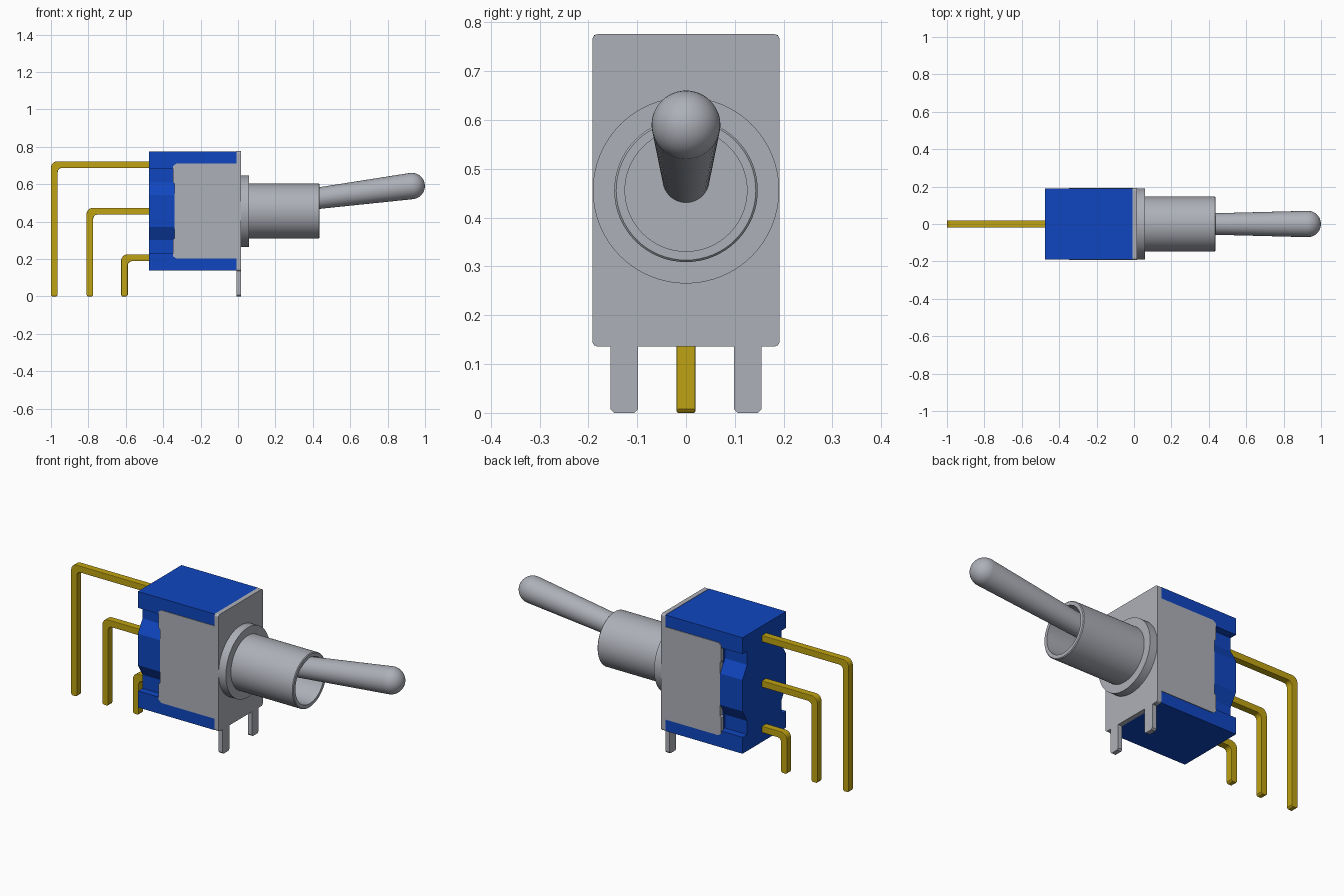
import bpy, bmesh, math
from mathutils import Vector, Matrix

if "Cube" in bpy.data.objects:
    bpy.data.objects.remove(bpy.data.objects["Cube"], do_unlink=True)


def material(name, rgb, metallic=0.0):
    m = bpy.data.materials.new(name)
    m.use_nodes = True
    m.diffuse_color = (*rgb, 1)
    m.node_tree.nodes["Principled BSDF"].inputs["Base Color"].default_value = (*rgb, 1)
    return m


BLUE = material("blue plastic", (0.005, 0.062, 0.53))
GREY = material("grey metal", (0.42, 0.435, 0.48))
GOLD = material("gold metal", (0.52, 0.36, 0.006))
MID_Z = 0.456


def finish(bm, name, mat, smooth=False, bevel=0):
    bmesh.ops.recalc_face_normals(bm, faces=bm.faces)
    mesh = bpy.data.meshes.new(name)
    bm.to_mesh(mesh)
    bm.free()
    mesh.materials.append(mat)
    ob = bpy.data.objects.new(name, mesh)
    bpy.context.collection.objects.link(ob)
    if bevel:
        mod = ob.modifiers.new("soft edges", "BEVEL")
        mod.width = bevel
        mod.segments = 2
        mod.limit_method = "ANGLE"
        mod.angle_limit = math.radians(40)
    if smooth:
        bpy.ops.object.select_all(action="DESELECT")
        ob.select_set(True)
        bpy.context.view_layer.objects.active = ob
        bpy.ops.object.shade_smooth_by_angle(angle=math.radians(35))
    return ob


def extrude(name, points, axis, start, end, mat, bevel=0):
    """Extrude a (y, z) outline along x, or an (x, z) outline along y."""
    bm = bmesh.new()
    place = (lambda a, b: (start, a, b)) if axis == "x" else (lambda a, b: (a, start, b))
    face = bm.faces.new([bm.verts.new(place(a, b)) for a, b in points])
    out = bmesh.ops.extrude_face_region(bm, geom=[face])
    verts = [v for v in out["geom"] if isinstance(v, bmesh.types.BMVert)]
    d = end - start
    bmesh.ops.translate(bm, verts=verts, vec=(d, 0, 0) if axis == "x" else (0, d, 0))
    return finish(bm, name, mat, bevel=bevel)


def lathe(name, profile, mat, origin, direction, steps=64):
    """Turn an (along, radius) profile around an axis."""
    bm = bmesh.new()
    verts = [bm.verts.new((r, 0, a)) for a, r in profile]
    edges = [bm.edges.new(p) for p in zip(verts, verts[1:])]
    bmesh.ops.spin(bm, geom=verts + edges, cent=(0, 0, 0), axis=(0, 0, 1),
                   angle=2 * math.pi, steps=steps)
    bmesh.ops.remove_doubles(bm, verts=bm.verts, dist=1e-5)
    turn = Vector((0, 0, 1)).rotation_difference(Vector(direction)).to_matrix().to_4x4()
    bm.transform(Matrix.Translation(origin) @ turn)
    return finish(bm, name, mat, smooth=True)


def arc(cx, cz, r, a0, a1, n=6):
    return [(cx + r * math.cos(math.radians(a0 + (a1 - a0) * i / n)),
             cz + r * math.sin(math.radians(a0 + (a1 - a0) * i / n))) for i in range(n + 1)]


def rounded_rect(w, z0, z1, r):
    return (arc(w - r, z0 + r, r, -90, 0) + arc(w - r, z1 - r, r, 0, 90)
            + arc(-w + r, z1 - r, r, 90, 180) + arc(-w + r, z0 + r, r, 180, 270))


# Blue housing: plain front block and a grooved rear block
W, Z0, Z1 = 0.189, 0.138, 0.774
extrude("housing_front", [(-W, Z0), (W, Z0), (W, Z1), (-W, Z1)], "x", -0.34, -0.008, BLUE)
inner = W - 0.04
half = [(W, Z0), (W, 0.228), (inner, 0.228), (inner, 0.302), (W, 0.37)]
half += [(y, 2 * MID_Z - z) for y, z in reversed(half)]
extrude("housing_rear", half + [(-y, z) for y, z in reversed(half)], "x", -0.475, -0.34, BLUE)

# Metal bracket: face plate, side plates and mounting legs
extrude("face_plate", rounded_rect(0.192, 0.136, 0.776, 0.012), "x", -0.009, 0.016, GREY)
for side, s in (("left", 1), ("right", -1)):
    outline = [(-0.005, 0.202), (-0.33, 0.202), (-0.348, 0.215), (-0.348, 0.302), (-0.34, 0.31),
               (-0.34, 0.602), (-0.348, 0.61), (-0.348, 0.697), (-0.33, 0.71), (-0.005, 0.71)]
    extrude(side + "_side_plate", outline, "y", s * 0.17, s * 0.192, GREY)
    y0, y1 = 0.098, 0.155
    leg = [(s * y, z) for y, z in [(y0, 0.15), (y0, 0.008), (y0 + 0.008, 0),
                                  (y1 - 0.008, 0), (y1, 0.008), (y1, 0.15)]]
    extrude(side + "_mounting_leg", leg, "x", -0.009, 0.016, GREY)

# Round collar and hollow threaded-style barrel
lathe("collar", [(0.0, 0), (0.0, 0.191), (0.046, 0.191), (0.046, 0)], GREY,
      (0.014, 0, MID_Z), (1, 0, 0))
lathe("barrel", [(0, 0), (0, 0.147), (0.38, 0.147), (0.384, 0.143), (0.384, 0.125),
                 (0.03, 0.125), (0.03, 0)], GREY, (0.052, 0, MID_Z), (1, 0, 0))

# Tilted lever with a ball end
base = Vector((0.07, 0, 0.478))
tip = Vector((0.929, 0, 0.590))
length = (tip - base).length
dome = [(length + 0.0705 * math.sin(math.radians(a)), 0.0705 * math.cos(math.radians(a)))
        for a in range(0, 90, 9)]
lathe("lever", [(0, 0), (0, 0.048)] + dome + [(length + 0.0705, 0)], GREY,
      base, tip - base, steps=48)

# Bent terminal pins
T = 0.018
for name, x, z in (("top", -0.982, 0.704), ("middle", -0.792, 0.455), ("bottom", -0.607, 0.206)):
    R, r = 0.034, 0.022
    path = ([(-0.46, z + T)] + arc(x - T + R, z + T - R, R, 90, 180)
            + [(x - T, 0.008), (x - T + 0.006, 0), (x + T - 0.006, 0), (x + T, 0.008)]
            + arc(x + T + r, z - T - r, r, 180, 90) + [(-0.46, z - T)])
    extrude(name + "_terminal_pin", path, "y", -0.019, 0.019, GOLD, bevel=0.003)
